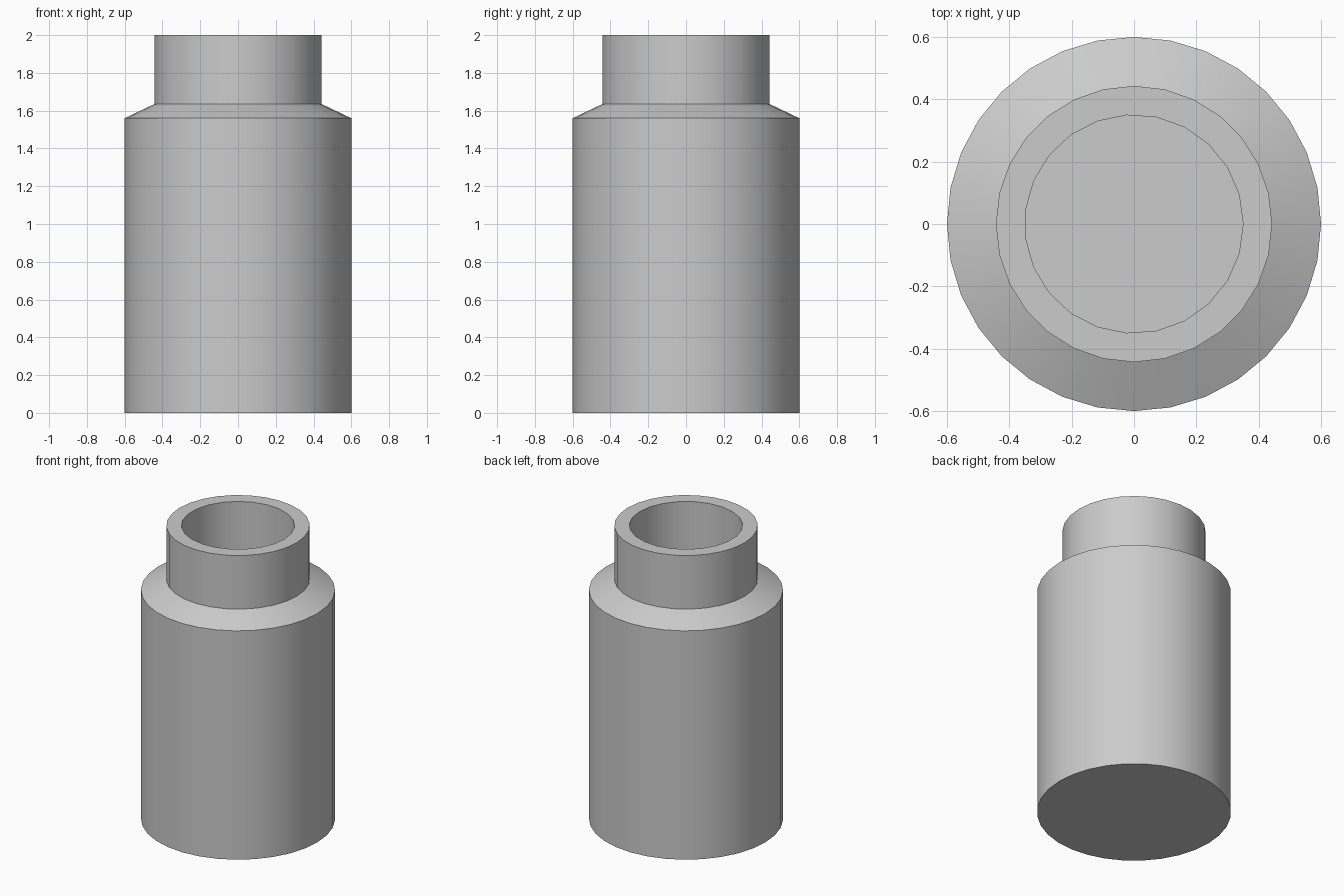
import bpy
import bmesh
from math import cos, sin, tau

if "Cube" in bpy.data.objects:
    bpy.data.objects.remove(bpy.data.objects["Cube"])

# Bottle profile from outside base, over the rim, down to the inside floor:
# (radius, height, number of sides)
PROFILE = [
    (0.60, 0.00, 32),    # base
    (0.60, 1.56, 32),    # shoulder start
    (0.443, 1.635, 28),  # neck start
    (0.443, 2.00, 28),   # outer rim
    (0.35, 2.00, 23),    # inner rim
    (0.35, 1.58, 23),    # bottom of the neck bore
    (0.507, 1.50, 32),   # inner shoulder
    (0.507, 0.09, 32),   # inside floor
]


def ring(bm, radius, z, sides):
    verts = [bm.verts.new((radius * cos(tau * i / sides),
                           radius * sin(tau * i / sides), z))
             for i in range(sides)]
    edges = [bm.edges.new((verts[i], verts[(i + 1) % sides]))
             for i in range(sides)]
    return verts, edges


def turned(name, profile):
    bm = bmesh.new()
    rings = [ring(bm, *p) for p in profile]
    for (_, lower), (_, upper) in zip(rings, rings[1:]):
        bmesh.ops.bridge_loops(bm, edges=lower + upper)
    bm.faces.new(rings[0][0])
    bm.faces.new(rings[-1][0])
    bmesh.ops.recalc_face_normals(bm, faces=bm.faces[:])
    mesh = bpy.data.meshes.new(name)
    bm.to_mesh(mesh)
    bm.free()
    obj = bpy.data.objects.new(name, mesh)
    bpy.context.collection.objects.link(obj)
    return obj


# Hollow bottle with smooth sides and crisp rims
bottle = turned("bottle", PROFILE)
bpy.context.view_layer.objects.active = bottle
bottle.select_set(True)
bpy.ops.object.shade_smooth_by_angle(angle=0.5)
